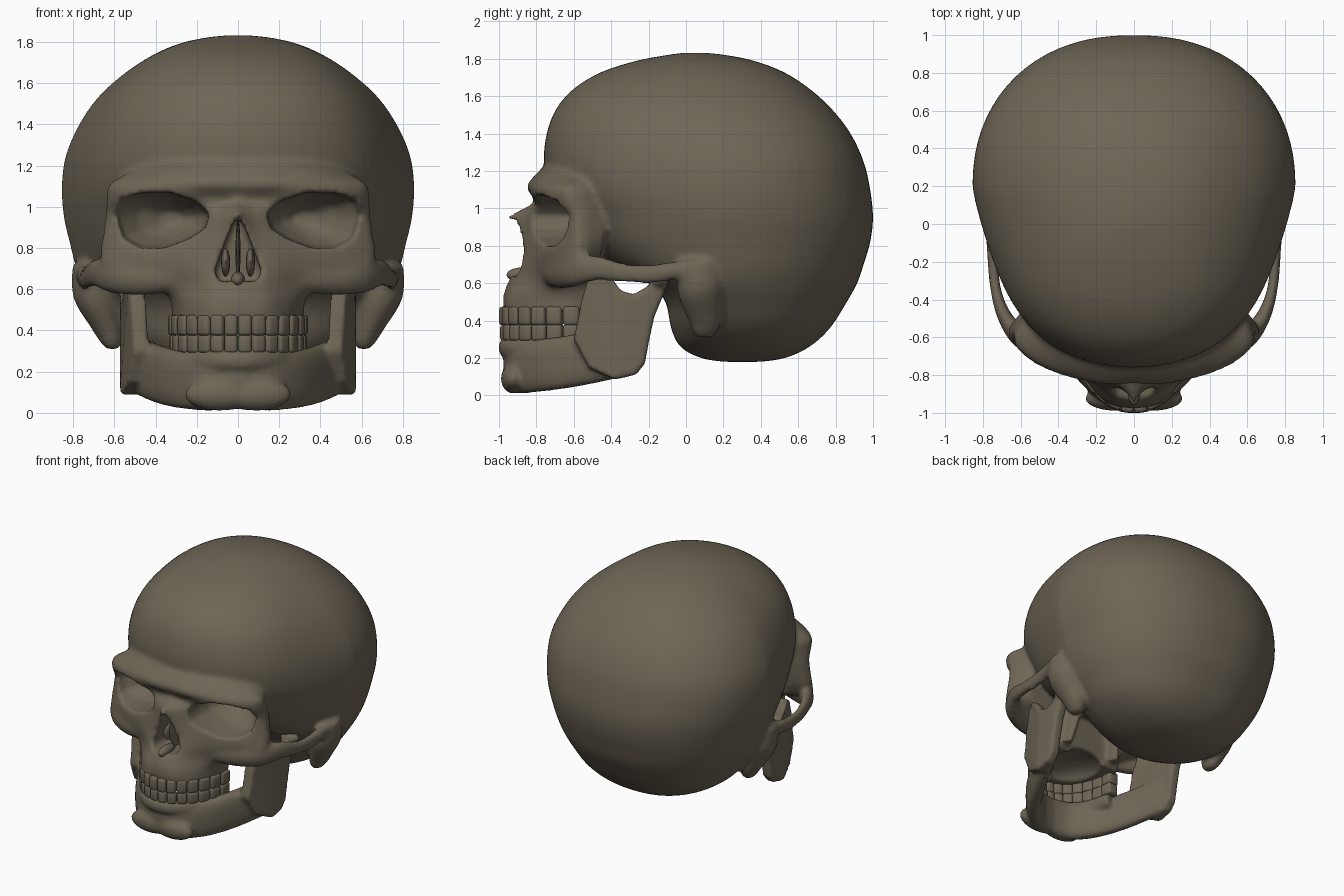
import bpy, bmesh, math
from mathutils import Vector, Matrix

if "Cube" in bpy.data.objects:
    bpy.data.objects.remove(bpy.data.objects["Cube"])

bone = bpy.data.materials.new("bone")
bone.diffuse_color = (0.155, 0.13, 0.092, 1)
bone.use_nodes = True
bone.node_tree.nodes["Principled BSDF"].inputs["Base Color"].default_value = bone.diffuse_color


# ---- helpers ----
def spline(rows, n=4):
    out, last = [], len(rows) - 1
    for i in range(last):
        quad = (rows[max(i - 1, 0)], rows[i], rows[i + 1], rows[min(i + 2, last)])
        for s in range(n):
            t = s / n
            out.append(tuple(0.5 * (2 * b + (c - a) * t + (2 * a - 5 * b + 4 * c - d) * t * t
                                    + (3 * b - a - 3 * c + d) * t ** 3) for a, b, c, d in zip(*quad)))
    out.append(tuple(rows[-1]))
    return out


def power(v, e):
    return math.copysign(abs(v) ** e, v)


def loft(bm, rings, mirror=False):
    for sx in ((1, -1) if mirror else (1,)):
        vs = [[bm.verts.new((p[0] * sx, p[1], p[2])) for p in r] for r in rings]
        n = len(vs[0])
        for a, b in zip(vs, vs[1:]):
            for i in range(n):
                j = (i + 1) % n
                bm.faces.new((a[i], a[j], b[j], b[i]))
        bm.faces.new(vs[0][::-1])
        bm.faces.new(vs[-1])


def tube(bm, rows, boxy=1.0):
    """mirrored tube, rows: x, y, z, half width, half height"""
    rows = spline(rows)
    rings = []
    for i, r in enumerate(rows):
        a, b = rows[max(i - 1, 0)], rows[min(i + 1, len(rows) - 1)]
        t = (Vector(b[:3]) - Vector(a[:3])).normalized()
        side = t.cross(Vector((0, 0, 1)))
        side = side.normalized() if side.length > 0.5 else Vector((1, 0, 0))
        up = side.cross(t)
        rings.append([Vector(r[:3]) + side * r[3] * power(math.cos(k * math.pi / 10), boxy)
                      + up * r[4] * power(math.sin(k * math.pi / 10), boxy) for k in range(20)])
    loft(bm, rings, True)


def blob(bm, c, r, mirror=False):
    for sx in ((1, -1) if mirror else (1,)):
        m = Matrix.Translation((c[0] * sx, c[1], c[2])) @ Matrix.Diagonal((*r, 1))
        bmesh.ops.create_icosphere(bm, subdivisions=3, radius=1, matrix=m)


def finish(bm, name):
    bmesh.ops.recalc_face_normals(bm, faces=bm.faces[:])
    me = bpy.data.meshes.new(name)
    bm.to_mesh(me)
    bm.free()
    ob = bpy.data.objects.new(name, me)
    bpy.context.scene.collection.objects.link(ob)
    me.materials.append(bone)
    me.shade_smooth()
    me.set_sharp_from_angle(angle=0.7)
    return ob


def sculpt(ob, cutter=None, voxel=0.015, smooth=4):
    """fuse the overlapping parts, carve, and soften"""
    def fuse():
        m = ob.modifiers.new("fuse", 'REMESH')
        m.mode, m.voxel_size = 'VOXEL', voxel
    fuse()
    if cutter:
        m = ob.modifiers.new("carve", 'BOOLEAN')
        m.operation, m.solver, m.object = 'DIFFERENCE', 'EXACT', cutter
        fuse()
    m = ob.modifiers.new("soften", 'SMOOTH')
    m.factor, m.iterations = 0.5, smooth
    dg = bpy.context.evaluated_depsgraph_get()
    me = bpy.data.meshes.new_from_object(ob.evaluated_get(dg))
    ob.modifiers.clear()
    ob.data = me
    me.materials.clear()
    me.materials.append(bone)
    me.shade_smooth()
    if cutter:
        bpy.data.objects.remove(cutter)


# ---- braincase: z, front y, widest y, back y, half width, temple pinch ----
bm = bmesh.new()
case = [(.18, .2, .3, .4, .06, 0), (.2, .08, .3, .53, .24, 0), (.26, -.03, .3, .66, .42, .05),
        (.36, -.08, .28, .77, .57, .1), (.5, -.11, .24, .86, .68, .15), (.6, -.2, .2, .915, .745, .25),
        (.7, -.42, .2, .95, .785, .36), (.82, -.56, .2, .985, .815, .37), (.95, -.63, .2, 1.0, .845, .37),
        (1.1, -.73, .2, .985, .855, .37), (1.25, -.76, .2, .95, .835, .35), (1.4, -.745, .18, .88, .77, .3),
        (1.53, -.695, .15, .78, .68, .25), (1.64, -.6, .12, .66, .56, .2), (1.73, -.45, .1, .52, .425, .12),
        (1.79, -.26, .07, .36, .29, .05), (1.82, -.1, .05, .21, .16, 0), (1.832, -.01, .04, .1, .05, 0)]
rings = []
for z, yf, c, yb, w, k in spline(case):
    ring = []
    for i in range(72):
        a = i * math.tau / 72
        s, sign = math.sin(a), (1 if math.cos(a) >= 0 else -1)
        if s >= 0:
            x, y = w * power(math.cos(a), .88), c + (yb - c) * power(s, .92)
        else:
            t = min(-s, 1)
            x = sign * w * (1 - k * t ** 1.25) * math.sqrt(max(0, 1 - t ** (2 + max(k, 0) * 11)))
            y = c - (c - yf) * t
        ring.append((x, y, z))
    rings.append(ring)
loft(bm, rings)

# ---- midface: z, centre y, then x, y pairs going outward and back ----
face = [(.45, -.975, .13, -.955, .24, -.85, .30, -.72, .325, -.62, .29, -.52),
        (.54, -.975, .13, -.945, .24, -.84, .31, -.72, .325, -.62, .29, -.5),
        (.62, -.945, .13, -.905, .26, -.80, .36, -.73, .40, -.64, .32, -.48),
        (.70, -.89, .13, -.88, .30, -.79, .49, -.71, .64, -.61, .52, -.47),
        (.78, -.88, .13, -.86, .32, -.78, .53, -.69, .67, -.58, .57, -.45),
        (.88, -.93, .09, -.86, .30, -.77, .52, -.67, .655, -.58, .57, -.43),
        (.965, -.945, .07, -.86, .28, -.77, .52, -.67, .645, -.58, .56, -.43),
        (1.03, -.815, .1, -.80, .32, -.80, .52, -.73, .64, -.60, .55, -.43),
        (1.11, -.845, .15, -.85, .34, -.81, .52, -.73, .625, -.61, .53, -.43),
        (1.18, -.805, .15, -.80, .33, -.755, .45, -.67, .51, -.57, .46, -.43),
        (1.25, -.73, .15, -.72, .3, -.66, .4, -.58, .44, -.5, .38, -.4)]
rings = []
for r in spline(face):
    half = spline([(0, r[1])] + [(r[i], r[i + 1]) for i in range(2, 12, 2)], 3)
    rings.append([(x, y, r[0]) for x, y in half] + [(-x, y, r[0]) for x, y in half[:0:-1]])
loft(bm, rings)

# cheekbone and arch, mastoid, pterygoid plate
tube(bm, [(.3, -.72, .66, .06, .07), (.46, -.67, .655, .06, .085), (.6, -.6, .67, .055, .09),
          (.69, -.48, .68, .038, .068), (.735, -.33, .655, .028, .052), (.745, -.18, .65, .032, .052),
          (.745, -.04, .67, .04, .05), (.73, .1, .68, .07, .06), (.66, .22, .68, .06, .04)])
tube(bm, [(.72, .07, .72, .085, .11), (.695, .08, .56, .105, .13), (.64, .1, .42, .078, .1),
          (.615, .1, .345, .055, .07), (.61, .1, .31, .03, .04)])
tube(bm, [(.17, -.44, .78, .05, .09), (.19, -.46, .62, .035, .07), (.21, -.48, .48, .03, .05)])
skull = finish(bm, "skull")

# ---- carved hollows: eye sockets, nose opening, palate ----
bm = bmesh.new()
socket = [(.14, .97), (.2, 1.03), (.33, 1.075), (.48, 1.07), (.58, 1.04), (.605, .96),
          (.57, .85), (.48, .805), (.36, .805), (.24, .85), (.16, .9)]
loft(bm, [[(.3 + (x - .3) * s, y, .945 + (z - .95) * s) for x, z in socket]
          for y, s in ((-1.1, 1.03), (-.7, 1.0), (-.58, .92), (-.48, .62), (-.41, .25))], True)
nose = [(.018, .94), (.045, .87), (.08, .78), (.112, .69), (.095, .635), (.04, .64)]
nose += [(-x, z) for x, z in nose[::-1]]
loft(bm, [[(x, y, z) for x, z in nose] for y in (-1.1, -.58)])
blob(bm, (0, -.67, .43), (.2, .23, .1))
sculpt(skull, finish(bm, "hollow_cutter"))

# ---- nasal septum, spine and turbinates ----
bm = bmesh.new()
blob(bm, (0, -.71, .78), (.012, .13, .16))
blob(bm, (0, -.87, .645), (.035, .09, .04))
blob(bm, (.06, -.7, .73), (.022, .12, .07), True)
finish(bm, "nasal_septum")

# ---- lower jaw ----
bm = bmesh.new()
tube(bm, [(-.04, -.92, .16, .06, .14), (.13, -.89, .155, .06, .145), (.26, -.78, .16, .058, .14),
          (.36, -.63, .18, .055, .14), (.45, -.45, .215, .052, .14), (.52, -.28, .255, .045, .135)], .75)
blob(bm, (.09, -.925, .09), (.17, .065, .08), True)
ramus = [(-.27, .11), (-.22, .17), (-.2, .28), (-.17, .42), (-.12, .54), (-.09, .62), (-.15, .64),
         (-.21, .58), (-.28, .54), (-.35, .56), (-.39, .62), (-.45, .68), (-.52, .64), (-.56, .5),
         (-.575, .42), (-.6, .3), (-.52, .15), (-.38, .085)]
loft(bm, [[(x - .3 * max(0, -y - .38), y, z) for y, z in ramus] for x in (.495, .535, .572)], True)
blob(bm, (.54, -.14, .615), (.08, .045, .04), True)
# ridge that holds the lower teeth
tube(bm, [(.29 * math.sin(a), -.55 - .41 * math.cos(a), .255, .045, .055)
          for a in (-.1, .2, .5, .8, 1.1, 1.45)])
sculpt(finish(bm, "lower_jaw"), voxel=0.014, smooth=5)


# ---- teeth ----
def teeth(name, z0, z1, scale):
    bm = bmesh.new()
    for i in range(14):
        a = (i - 6.5) * 0.222
        s, c = math.sin(a), math.cos(a)
        wide = 0.222 * math.hypot(.295 * c, .41 * s) * 0.98
        deep = 0.06 + 0.03 * abs(s) ** 3
        m = (Matrix.Translation((.295 * scale * s, -.56 - .41 * scale * c, (z0 + z1) / 2))
             @ Matrix.Rotation(math.atan2(.41 * s, .295 * c), 4, 'Z')
             @ Matrix.Diagonal((wide, deep, z1 - z0, 1)))
        bmesh.ops.create_cube(bm, size=1, matrix=m)
    bmesh.ops.bevel(bm, geom=bm.edges[:], offset=0.018, segments=3, profile=0.5, affect='EDGES')
    finish(bm, name)


teeth("upper_teeth", .375, .475, 1.0)
teeth("lower_teeth", .29, .38, .985)
